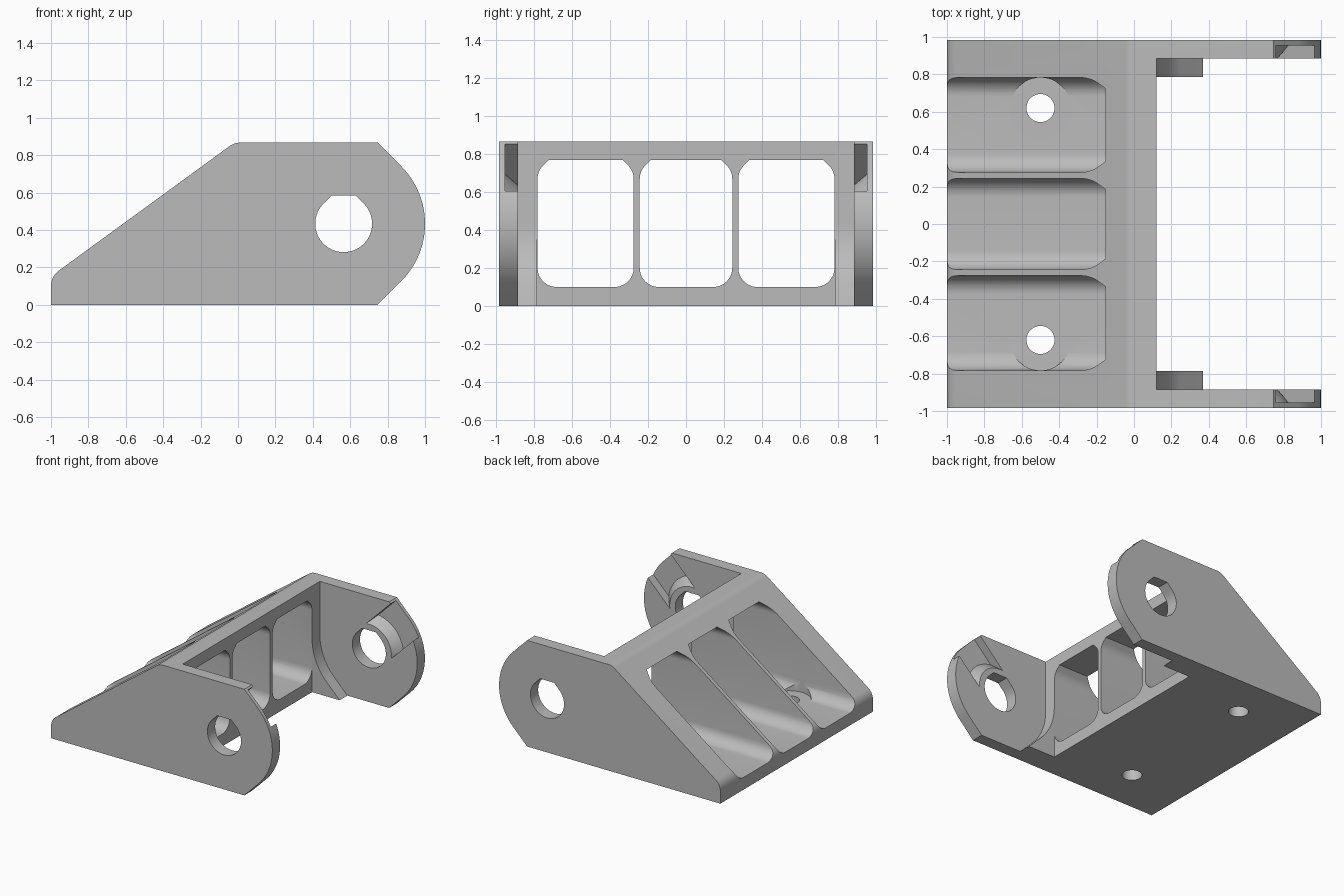
import bpy
import bmesh
from math import sin, cos, radians, sqrt, tan
from mathutils import Matrix

if "Cube" in bpy.data.objects:
    bpy.data.objects.remove(bpy.data.objects["Cube"])

HALF = 0.985                    # half of the overall width
TOP = 0.867
PIN_X, PIN_Z = 0.565, TOP / 2   # pin hole axis
ARM_IN = 0.885                  # inner face of the arms
WALL_X = 0.12                   # front face of the cross wall
FLOOR = 0.1

grey = bpy.data.materials.new("bracket grey")
grey.use_nodes = True
grey.diffuse_color = (0.5, 0.5, 0.5, 1)
grey.node_tree.nodes["Principled BSDF"].inputs["Base Color"].default_value = (0.5, 0.5, 0.5, 1)


def arc(cx, cy, r, start, end, steps=12):
    angles = [radians(start + (end - start) * i / steps) for i in range(steps + 1)]
    return [(cx + r * cos(a), cy + r * sin(a)) for a in angles]


def prism(name, outline, axis, low, high):
    """Extrude a 2D outline along x, y or z."""
    place = {"x": lambda a, b, d: (d, a, b),
             "y": lambda a, b, d: (a, d, b),
             "z": lambda a, b, d: (a, b, d)}[axis]
    bm = bmesh.new()
    rings = [[bm.verts.new(place(a, b, d)) for a, b in outline] for d in (low, high)]
    bm.faces.new(rings[0])
    bm.faces.new(rings[1])
    n = len(outline)
    for i in range(n):
        j = (i + 1) % n
        bm.faces.new((rings[0][i], rings[0][j], rings[1][j], rings[1][i]))
    return finish(name, bm)


def finish(name, bm):
    bmesh.ops.recalc_face_normals(bm, faces=bm.faces)
    mesh = bpy.data.meshes.new(name)
    bm.to_mesh(mesh)
    bm.free()
    mesh.materials.append(grey)
    obj = bpy.data.objects.new(name, mesh)
    bpy.context.collection.objects.link(obj)
    return obj


def cut(target, cutter):
    """Subtract the cutter, then discard it."""
    mod = target.modifiers.new("cut", "BOOLEAN")
    mod.operation = "DIFFERENCE"
    mod.solver = "EXACT"
    mod.object = cutter
    bpy.context.view_layer.objects.active = target
    bpy.ops.object.modifier_apply(modifier=mod.name)
    bpy.data.objects.remove(cutter)


# Side profile: sloped back, flat top, rounded nose with 45 degree flanks
slope = 36.1
r = 0.1
nose = 0.435
back_z = 0.152 - r * tan(radians((90 - slope) / 2))
flat_x = -1 + (TOP - 0.152) / tan(radians(slope)) + r * tan(radians(slope / 2))
flank = PIN_X + nose * sqrt(2) - PIN_Z
profile = [(-1, 0), (flank, 0)]
profile += arc(PIN_X, PIN_Z, nose, -45, 45, 24)
profile += [(flank, TOP)]
profile += arc(flat_x, TOP - r, r, 90, 90 + slope, 8)
profile += arc(-1 + r, back_z, r, 90 + slope, 180, 8)
bracket = prism("bracket_body", profile, "y", -HALF, HALF)

# Open space between the arms, with a curved clearance beside each arm
cut(bracket, prism("gap", [(WALL_X, -0.1), (1.2, -0.1), (1.2, 1), (WALL_X, 1)],
                   "y", -0.785, 0.785))
swing = PIN_X - WALL_X
clearance = [(WALL_X, 1)] + arc(PIN_X, PIN_Z, swing, 180, 225)
clearance += [(PIN_X + PIN_Z - swing * sqrt(2) + 0.1, -0.1), (1.2, -0.1), (1.2, 1)]
cut(bracket, prism("clearance", clearance, "y", -ARM_IN, ARM_IN))

# Three lengthwise pockets: rounded floor corners, chamfered roof corners
roof = 0.77
c = r * (sqrt(2) - 1)
for left, right in ((-0.783, -0.276), (-0.244, 0.244), (0.276, 0.783)):
    outline = arc(left + r, FLOOR + r, r, 180, 270)
    outline += arc(right - r, FLOOR + r, r, 270, 360)
    outline += arc(right - r, roof - r, r, 0, 45, 6)
    outline += [(right - r + c, roof), (left + r - c, roof)]
    outline += arc(left + r, roof - r, r, 135, 180, 6)
    cut(bracket, prism("pocket", outline, "x", -1.2, 0.3))

# Bolt holes with seats for the heads
for side in (-1, 1):
    y = side * 0.62
    cut(bracket, prism("seat", arc(-0.5, y, 0.163, 0, 350, 47), "z", FLOOR, 0.6))
    cut(bracket, prism("bolt", arc(-0.5, y, 0.075, 0, 350, 35), "z", -0.1, 0.3))

# Slanted entry slots in the arms, ramping up to a conical rim at the pin hole
depth = 0.07
for side in (-1, 1):
    w = 0.16
    u = sqrt(0.5)
    corners = [(0, -w), (0.7, -w), (0.7, w), (0, w)]
    outline = [(PIN_X + u * (t - s), PIN_Z + u * (t + s)) for t, s in corners]
    ends = sorted((side * (ARM_IN - 0.05), side * (ARM_IN + depth)))
    slot = prism("slot", outline, "y", *ends)
    bm = bmesh.new()
    bmesh.ops.create_cone(bm, cap_ends=True, segments=64, radius1=0.275,
                          radius2=0.155, depth=0.14)
    turn = Matrix.Rotation(radians(90 * side), 4, "X")
    bm.transform(Matrix.Translation((PIN_X, side * 0.9, PIN_Z)) @ turn)
    cut(slot, finish("rim", bm))
    cut(bracket, slot)

# Pin hole with a flattened top
pin = 0.152
hole = arc(PIN_X, PIN_Z, pin, 135, 405, 40)
c = pin * (sqrt(2) - 1)
hole += [(PIN_X + c, PIN_Z + pin), (PIN_X - c, PIN_Z + pin)]
cut(bracket, prism("pin", hole, "y", -1.2, 1.2))

# Smooth the curved walls, keep the edges crisp
bpy.ops.object.select_all(action="DESELECT")
bracket.select_set(True)
bpy.context.view_layer.objects.active = bracket
bpy.ops.object.shade_smooth_by_angle(angle=radians(25))
